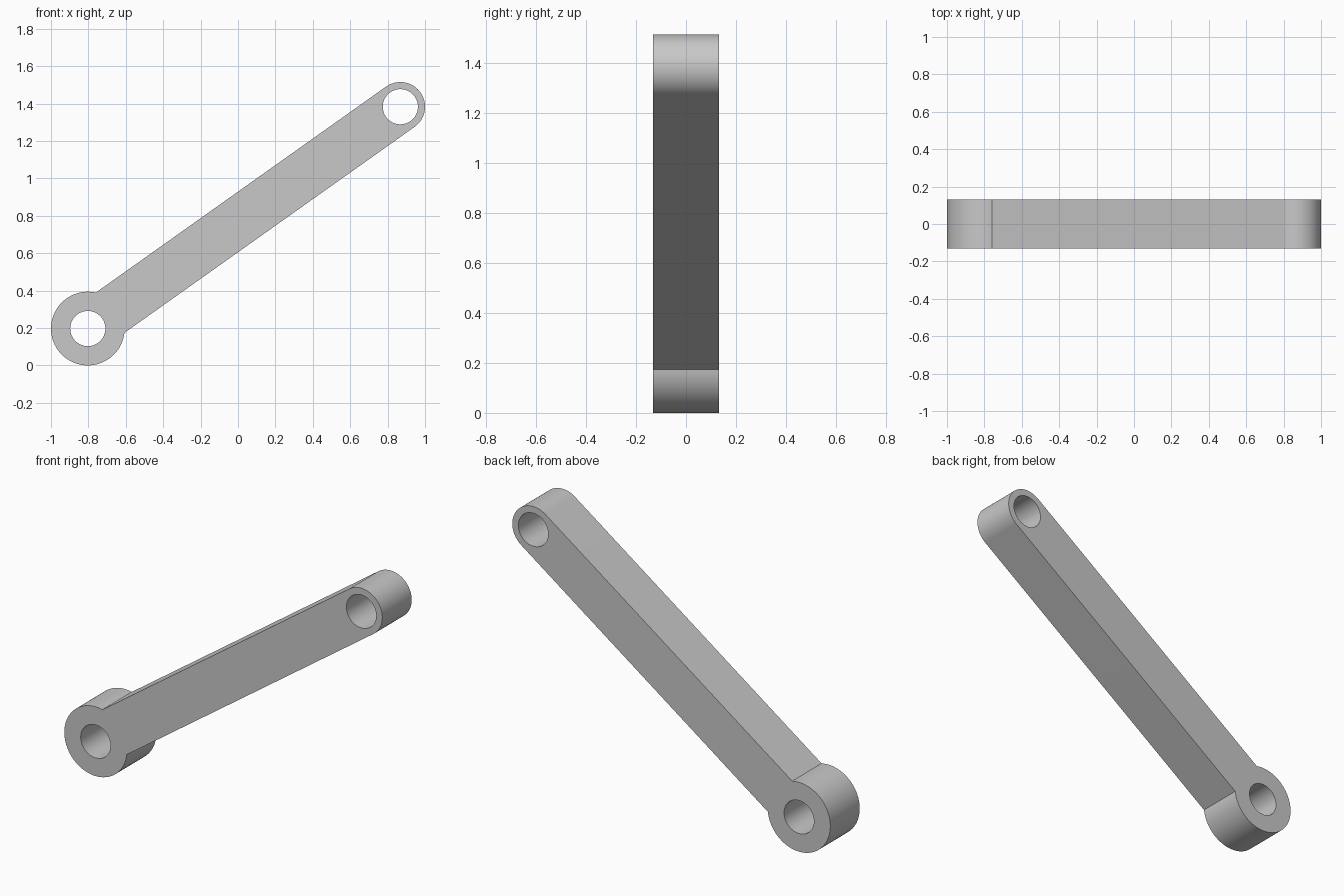
import bpy, bmesh, math
from mathutils import Vector

if "Cube" in bpy.data.objects:
    bpy.data.objects.remove(bpy.data.objects["Cube"])

BIG, SMALL = Vector((-0.803, 0.197)), Vector((0.868, 1.383))   # pivot centres (x, z)
R_BIG, R_SMALL, R_HOLE, DEPTH = 0.197, 0.132, 0.094, 0.264

grey = bpy.data.materials.new("plain grey")
grey.diffuse_color = (0.58, 0.58, 0.58, 1)
grey.use_nodes = True
grey.node_tree.nodes["Principled BSDF"].inputs["Base Color"].default_value = grey.diffuse_color


def arc(centre, radius, start, end, steps):
    """Points along an arc, both ends included."""
    angles = [start + (end - start) * i / steps for i in range(steps + 1)]
    return [centre + radius * Vector((math.cos(a), math.sin(a))) for a in angles]


# Outline: round boss at the low end, straight arm, rounded tip tangent to the arm
axis = SMALL - BIG
tilt = math.atan2(axis.y, axis.x)
notch = math.asin(R_SMALL / R_BIG)
outline = arc(BIG, R_BIG, tilt + notch, tilt + math.tau - notch, 56)
outline += arc(SMALL, R_SMALL, tilt - math.pi / 2, tilt + math.pi / 2, 36)

# Pin holes
holes = [arc(c, R_HOLE, 0, math.tau, 64)[:-1] for c in (BIG, SMALL)]

# Fill the front face around the holes, then extrude it to full depth
bm = bmesh.new()
edges = []
for loop in [outline] + holes:
    verts = [bm.verts.new((p.x, -DEPTH / 2, p.y)) for p in loop]
    edges += [bm.edges.new((v, verts[i - 1])) for i, v in enumerate(verts)]
bmesh.ops.triangle_fill(bm, edges=edges, use_beauty=True)
result = bmesh.ops.extrude_face_region(bm, geom=bm.faces[:], use_keep_orig=True)
bmesh.ops.translate(bm, vec=(0, DEPTH, 0),
                    verts=[g for g in result["geom"] if isinstance(g, bmesh.types.BMVert)])
bmesh.ops.recalc_face_normals(bm, faces=bm.faces[:])

mesh = bpy.data.meshes.new("link_arm")
bm.to_mesh(mesh)
bm.free()
mesh.materials.append(grey)
link = bpy.data.objects.new("link_arm", mesh)
bpy.context.collection.objects.link(link)

# Smooth curved walls, sharp rims
bpy.context.view_layer.objects.active = link
link.select_set(True)
bpy.ops.object.shade_smooth_by_angle(angle=math.radians(30))
